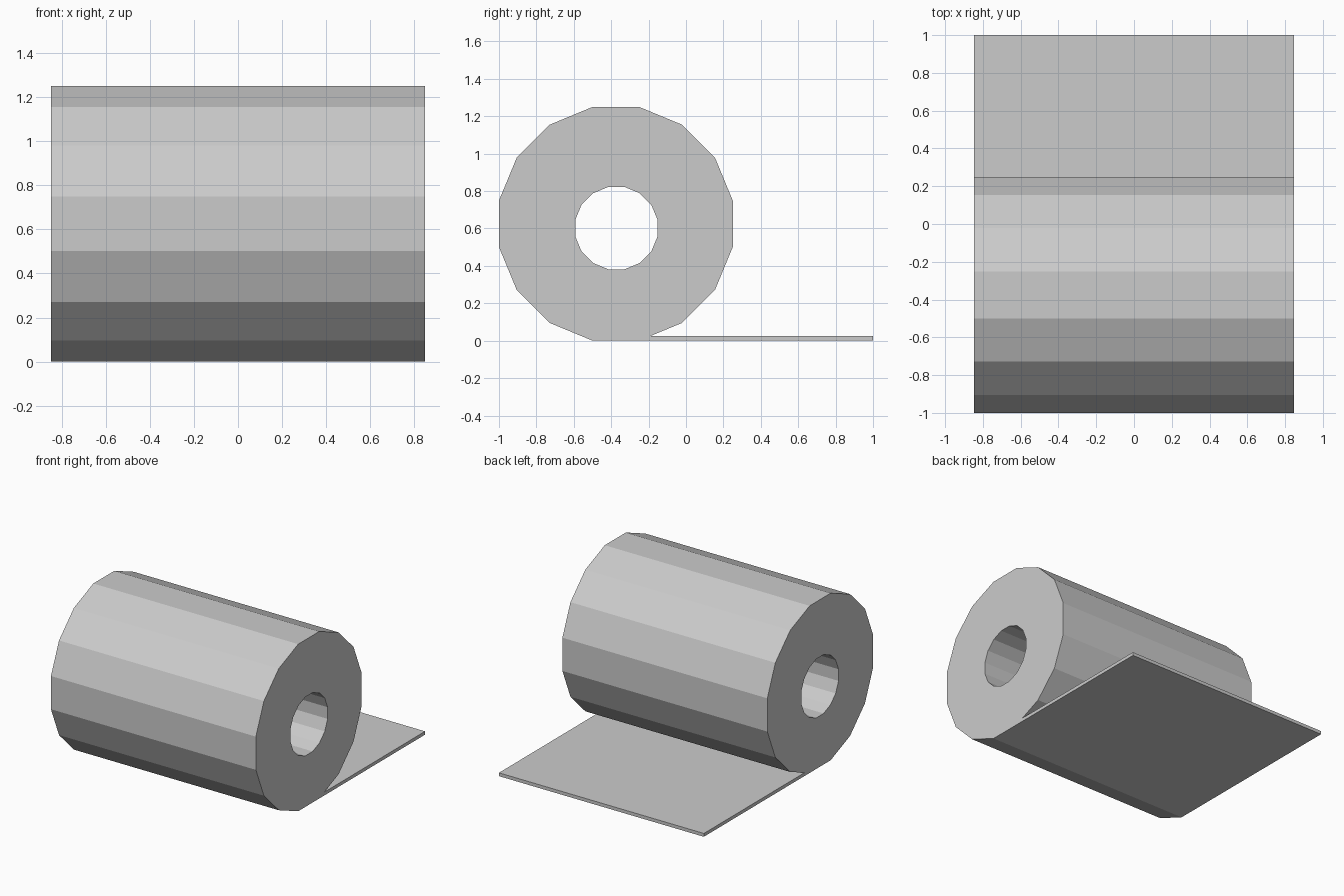
import bpy, bmesh, math

if "Cube" in bpy.data.objects:
    bpy.data.objects.remove(bpy.data.objects["Cube"])

HALF_W = 0.848          # half width along x
SIDES = 16
THICK = 0.025           # paper thickness


def ring(cy, cz, apothem):
    """16-sided outline in the y-z plane with a flat side at the bottom."""
    step = 2 * math.pi / SIDES
    r = apothem / math.cos(step / 2)
    return [(cy + r * math.sin((i + 0.5) * step),
             cz - r * math.cos((i + 0.5) * step)) for i in range(SIDES)]


def add_object(name, bm):
    bmesh.ops.recalc_face_normals(bm, faces=bm.faces)
    mesh = bpy.data.meshes.new(name)
    bm.to_mesh(mesh)
    bm.free()
    obj = bpy.data.objects.new(name, mesh)
    bpy.context.collection.objects.link(obj)
    return obj


def loop_verts(bm, outline, x):
    return [bm.verts.new((x, y, z)) for y, z in outline]


def bridge(bm, a, b):
    n = len(a)
    for i in range(n):
        j = (i + 1) % n
        bm.faces.new((a[i], a[j], b[j], b[i]))


# Paper roll: faceted tube with a through hole slightly below centre
outer = ring(-0.375, 0.625, 0.625)
inner = ring(-0.372, 0.602, 0.22)
bm = bmesh.new()
loops = [loop_verts(bm, outline, x) for outline, x in
         ((outer, -HALF_W), (outer, HALF_W), (inner, HALF_W), (inner, -HALF_W))]
for k in range(4):
    bridge(bm, loops[k], loops[(k + 1) % 4])
add_object("paper_roll", bm)

# Loose sheet: thin slab leaving the bottom of the roll, cut to meet its facet
y0 = outer[0][0]
y1 = y0 + THICK / math.tan(math.radians(360 / SIDES))
profile = [(y0, 0), (1, 0), (1, THICK), (y1, THICK)]
bm = bmesh.new()
left = loop_verts(bm, profile, -HALF_W)
right = loop_verts(bm, profile, HALF_W)
bridge(bm, left, right)
bm.faces.new(left)
bm.faces.new(right)
add_object("loose_sheet", bm)
